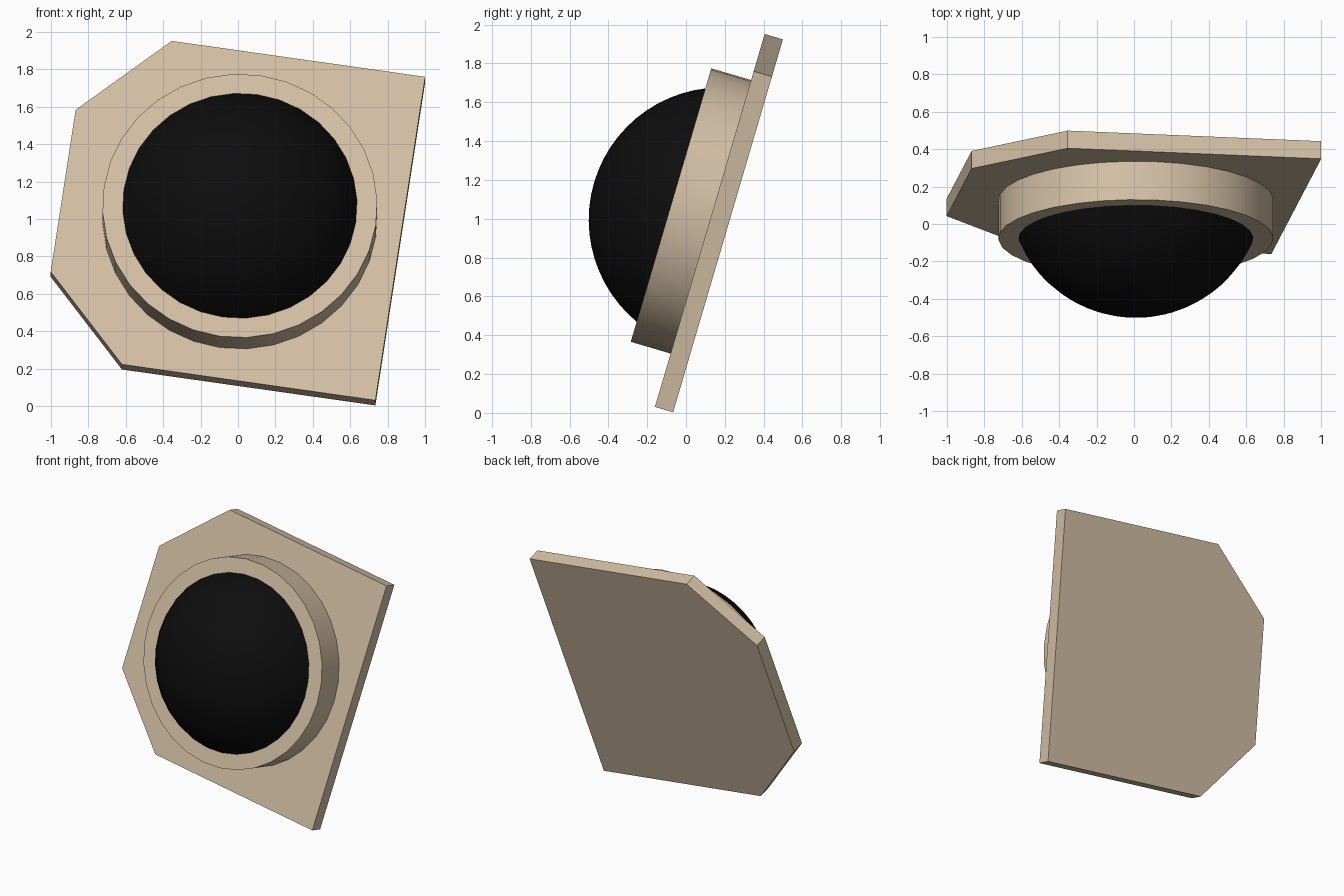
import bpy, bmesh, math
from mathutils import Matrix

if "Cube" in bpy.data.objects:
    bpy.data.objects.remove(bpy.data.objects["Cube"])

# Shared frame: local XY is the plate's front face, local Z points forward
FRAME = (Matrix.Translation((0.01, 0.128, 1.01))
         @ Matrix.Rotation(math.radians(73.6), 4, 'X')
         @ Matrix.Rotation(math.radians(-8.4), 4, 'Z'))


def material(name, color):
    m = bpy.data.materials.new(name)
    m.diffuse_color = (*color, 1)
    m.use_nodes = True
    m.node_tree.nodes["Principled BSDF"].inputs["Base Color"].default_value = m.diffuse_color
    return m


def add_object(name, bm, mat, smooth=False):
    bmesh.ops.recalc_face_normals(bm, faces=bm.faces)
    mesh = bpy.data.meshes.new(name)
    bm.to_mesh(mesh)
    bm.free()
    mesh.transform(FRAME)
    mesh.materials.append(mat)
    ob = bpy.data.objects.new(name, mesh)
    bpy.context.collection.objects.link(ob)
    if smooth:
        bpy.ops.object.select_all(action='DESELECT')
        ob.select_set(True)
        bpy.context.view_layer.objects.active = ob
        bpy.ops.object.shade_smooth_by_angle(angle=math.radians(35))
    return ob


def prism(outline, z0, z1):
    bm = bmesh.new()
    face = bm.faces.new([bm.verts.new((x, y, z0)) for x, y in outline])
    ext = bmesh.ops.extrude_face_region(bm, geom=[face], use_keep_orig=True)
    top = [v for v in ext["geom"] if isinstance(v, bmesh.types.BMVert)]
    bmesh.ops.translate(bm, verts=top, vec=(0, 0, z1 - z0))
    return bm


tan = material("tan", (0.66, 0.53, 0.38))
black = material("black", (0.004, 0.004, 0.004))

# Square plate with two clipped corners on the left
half, mid = 0.911, 0.007
upper = [(0.866, half), (-0.504, half), (-0.956, 0.456)]
outline = upper + [(x, -y) for x, y in reversed(upper)]
add_object("back_plate", prism([(x, y + mid) for x, y in outline], -0.098, 0), tan)

# Round collar
circle = [(0.735 * math.cos(i * math.tau / 32), 0.735 * math.sin(i * math.tau / 32))
          for i in range(32)]
add_object("round_collar", prism(circle, 0, 0.214), tan, True)

# Dome: part of a sphere, cut flat just inside the collar
bm = bmesh.new()
bmesh.ops.create_uvsphere(bm, u_segments=32, v_segments=32, radius=0.683,
                          matrix=Matrix.Translation((0, 0, -0.056)))
cut = bmesh.ops.bisect_plane(bm, geom=bm.verts[:] + bm.edges[:] + bm.faces[:],
                             plane_co=(0, 0, 0.1), plane_no=(0, 0, 1), clear_inner=True)
bmesh.ops.holes_fill(bm, edges=[e for e in bm.edges if e.is_boundary])
add_object("dome", bm, black, True)
